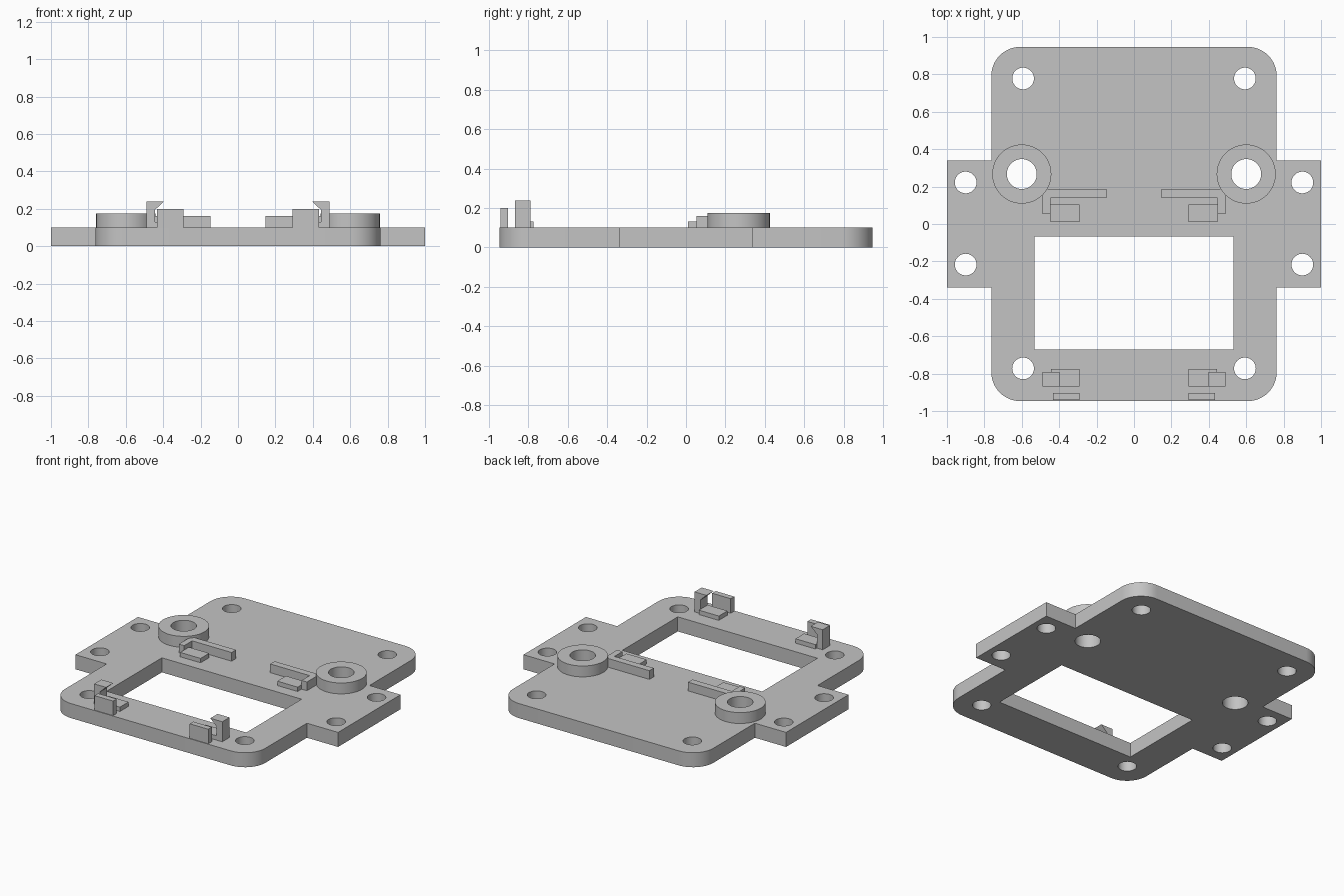
import bpy
import bmesh
from math import sin, cos, pi

cube = bpy.data.objects.get("Cube")
if cube:
    bpy.data.objects.remove(cube, do_unlink=True)

grey = bpy.data.materials.new("plain_grey")
grey.use_nodes = True
GREY = (0.55, 0.55, 0.55, 1)
grey.diffuse_color = GREY
grey.node_tree.nodes["Principled BSDF"].inputs["Base Color"].default_value = GREY

T = 0.1  # plate thickness


def arc(x, y, r, start=0, sweep=2 * pi, n=48):
    """Points along an arc; a full turn gives n distinct points."""
    count = n if sweep >= 2 * pi else n + 1
    return [(x + r * cos(start + sweep * i / n), y + r * sin(start + sweep * i / n))
            for i in range(count)]


def rect(x0, x1, y0, y1):
    return [(x0, y0), (x1, y0), (x1, y1), (x0, y1)]


def prism(name, loops, z0, z1, upright=False):
    """Extrude a flat outline; inner loops become holes."""
    curve = bpy.data.curves.new(name, "CURVE")
    curve.dimensions = "2D"
    curve.fill_mode = "BOTH"
    curve.extrude = (z1 - z0) / 2
    for loop in loops:
        spline = curve.splines.new("POLY")
        spline.points.add(len(loop) - 1)
        for point, (x, y) in zip(spline.points, loop):
            point.co = (x, y, 0, 1)
        spline.use_cyclic_u = True
    obj = bpy.data.objects.new(name, curve)
    bpy.context.collection.objects.link(obj)
    bpy.ops.object.select_all(action="DESELECT")
    obj.select_set(True)
    bpy.context.view_layer.objects.active = obj
    bpy.ops.object.convert(target="MESH")
    obj = bpy.context.object
    bm = bmesh.new()
    bm.from_mesh(obj.data)
    bmesh.ops.remove_doubles(bm, verts=bm.verts, dist=0.0001)
    bmesh.ops.recalc_face_normals(bm, faces=bm.faces)
    for v in bm.verts:
        v.co.z += (z0 + z1) / 2
        if upright:  # stand an x-z profile up along y
            v.co.y, v.co.z = -v.co.z, v.co.y
    if upright:
        bmesh.ops.recalc_face_normals(bm, faces=bm.faces)
    bm.to_mesh(obj.data)
    bm.free()
    obj.data.materials.clear()
    obj.data.materials.append(grey)
    bpy.ops.object.shade_smooth_by_angle(angle=pi / 6)
    return obj


# Base plate: rounded body with side tabs, window and through holes
W, L, TAB, R = 0.763, 0.947, 0.34, 0.155
outline = (arc(W - R, L - R, R, 0, pi / 2, 12)
           + arc(R - W, L - R, R, pi / 2, pi / 2, 12)
           + [(-W, TAB), (-1, TAB), (-1, -TAB), (-W, -TAB)]
           + arc(R - W, R - L, R, pi, pi / 2, 12)
           + arc(W - R, R - L, R, 1.5 * pi, pi / 2, 12)
           + [(W, -TAB), (1, -TAB), (1, TAB), (W, TAB)])
loops = [outline, rect(-0.532, 0.532, -0.67, -0.068)]
for s in (-1, 1):
    for x, y in ((0.593, 0.778), (0.593, -0.772), (0.9, 0.222), (0.9, -0.217)):
        loops.append(arc(s * x, y, 0.058))
    loops.append(arc(s * 0.6, 0.267, 0.08))
prism("base_plate", loops, 0, T)

# Mounting features, repeated on each side
for side, s in (("right", -1), ("left", 1)):
    def part(name, loops, z0, z1, upright=False):
        flipped = [[(s * x, y) for x, y in loop] for loop in loops]
        return prism(f"{side}_{name}", flipped, z0, z1, upright)

    # Raised ring around the large hole
    part("boss", [arc(0.6, 0.267, 0.158), arc(0.6, 0.267, 0.08)], T, 0.175)

    # Corner stop and its support pad
    part("corner_stop", [[(0.147, 0.14), (0.447, 0.14), (0.447, 0.053),
                          (0.488, 0.053), (0.488, 0.188), (0.147, 0.188)]], T, 0.16)
    part("rear_pad", [rect(0.292, 0.447, 0.01, 0.104)], T, 0.13)

    # Hooked clip, its pad and the front stop
    part("snap_clip", [[(0.443, T), (0.488, T), (0.488, 0.238),
                        (0.397, 0.238), (0.443, 0.195)]], 0.79, 0.868, True)
    part("front_pad", [rect(0.292, 0.443, -0.868, -0.774)], T, 0.13)
    part("front_stop", [rect(0.292, 0.433, -0.942, -0.903)], T, 0.2)
